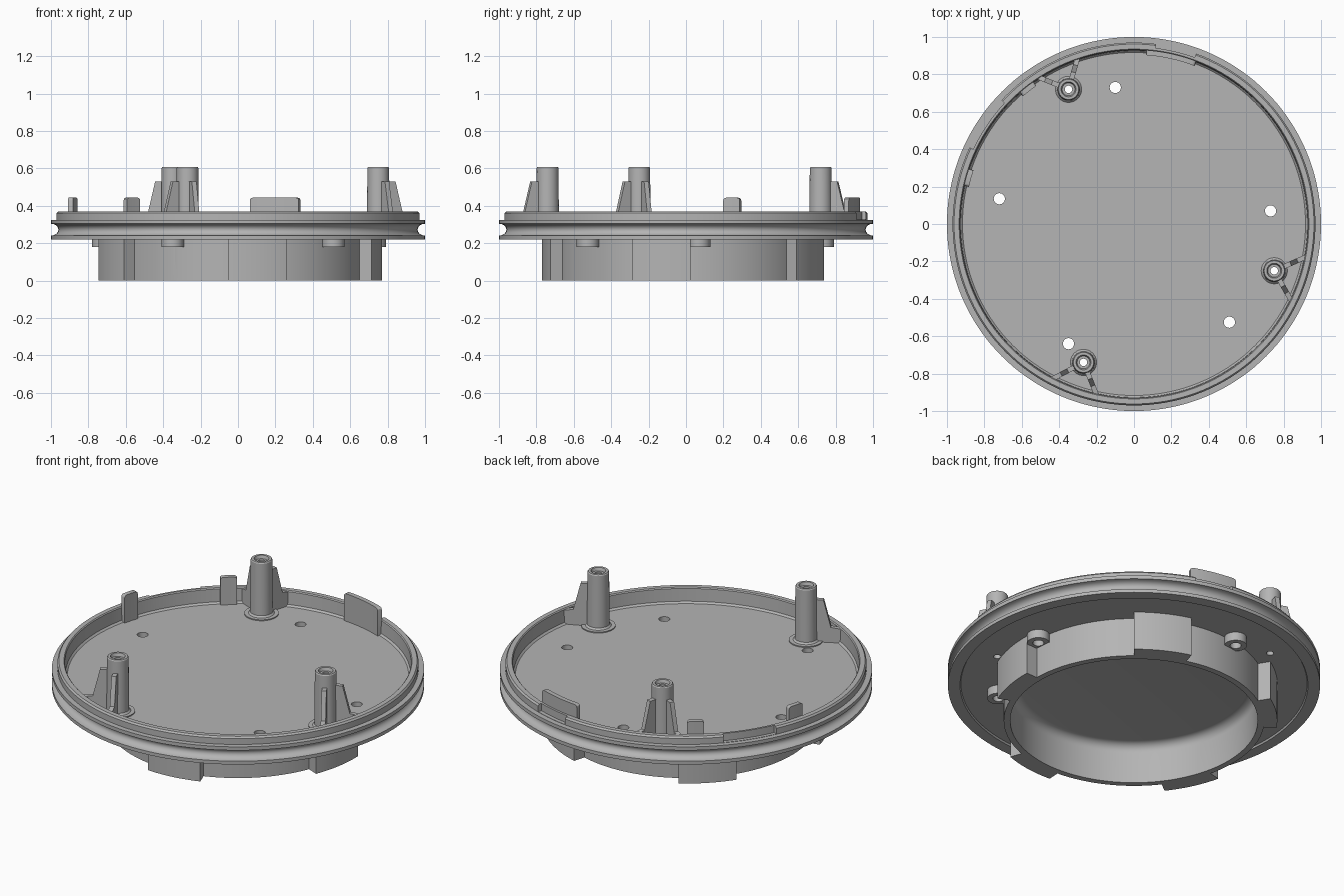
import bpy
import bmesh
from math import sin, cos, pi, radians, atan2
from mathutils import Matrix

cube = bpy.data.objects.get("Cube")
if cube:
    bpy.data.objects.remove(cube, do_unlink=True)

grey = bpy.data.materials.new("matte grey")
grey.use_nodes = True
tone = (0.46, 0.46, 0.46, 1)
grey.diffuse_color = tone
grey.node_tree.nodes["Principled BSDF"].inputs["Base Color"].default_value = tone

FLOOR, UNDER, TOP = 0.28, 0.23, 0.37


def finish(name, bm):
    bmesh.ops.remove_doubles(bm, verts=bm.verts, dist=1e-5)
    bmesh.ops.recalc_face_normals(bm, faces=bm.faces)
    mesh = bpy.data.meshes.new(name)
    bm.to_mesh(mesh)
    bm.free()
    mesh.materials.append(grey)
    obj = bpy.data.objects.new(name, mesh)
    bpy.context.collection.objects.link(obj)
    return obj


def lathe(name, profile, steps, at=(0, 0), closed=False):
    """Spin an (r, z) profile around a vertical axis."""
    bm = bmesh.new()
    vs = [bm.verts.new((r, 0, z)) for r, z in profile]
    pairs = list(zip(vs, vs[1:])) + ([(vs[-1], vs[0])] if closed else [])
    edges = [bm.edges.new(p) for p in pairs]
    bmesh.ops.spin(bm, geom=vs + edges, cent=(0, 0, 0), axis=(0, 0, 1),
                   angle=2 * pi, steps=steps, use_merge=False)
    bmesh.ops.remove_doubles(bm, verts=bm.verts, dist=1e-5)
    bmesh.ops.translate(bm, verts=bm.verts, vec=(at[0], at[1], 0))
    return finish(name, bm)


def prism(name, outline, depth):
    """Extrude a closed outline of 3D points along a vector."""
    bm = bmesh.new()
    face = bm.faces.new([bm.verts.new(p) for p in outline])
    out = bmesh.ops.extrude_face_region(bm, geom=[face], use_keep_orig=True)
    moved = [v for v in out["geom"] if isinstance(v, bmesh.types.BMVert)]
    bmesh.ops.translate(bm, verts=moved, vec=depth)
    return finish(name, bm)


def arc_block(name, r0, r1, z0, z1, a0, a1):
    n = max(2, int((a1 - a0) / 2))
    angles = [radians(a0 + (a1 - a0) * i / n) for i in range(n + 1)]
    outline = [(r1 * cos(a), r1 * sin(a), z0) for a in angles]
    outline += [(r0 * cos(a), r0 * sin(a), z0) for a in reversed(angles)]
    return prism(name, outline, (0, 0, z1 - z0))


def cut(obj, cutters):
    """Subtract the cutters, bake the result and remove them."""
    for c in cutters:
        c.hide_render = True
        mod = obj.modifiers.new("cut", "BOOLEAN")
        mod.operation, mod.solver, mod.object = "DIFFERENCE", "EXACT", c
    deps = bpy.context.evaluated_depsgraph_get()
    obj.data = bpy.data.meshes.new_from_object(obj.evaluated_get(deps))
    obj.modifiers.clear()
    for c in cutters:
        bpy.data.objects.remove(c, do_unlink=True)


parts = []

# Grooved tray with the hollow collar underneath
fillet = [(0.615 + 0.05 * sin(t * pi / 12), 0.185 + 0.05 * cos(t * pi / 12))
          for t in range(7)]
groove = [(1 - 0.04 * sin(t * pi / 8), 0.24 + 0.032 * (1 - cos(t * pi / 8)))
          for t in range(9)]
profile = [(0, 0.235)] + fillet
profile += [(0.665, 0), (0.70, 0), (0.70, UNDER), (0.93, UNDER), (0.935, 0.22), (1, 0.22)]
profile += groove
profile += [(1, 0.325), (0.97, 0.325), (0.97, 0.36), (0.962, TOP),
            (0.935, TOP), (0.93, 0.364), (0.927, FLOOR + 0.01), (0.917, FLOOR), (0, FLOOR)]
tray = lathe("tray", profile, 144)
parts.append(tray)

# Screw holes, post holes and rim notches
holes = [(-0.10, 0.73), (-0.72, 0.135), (0.73, 0.07), (0.51, -0.525), (-0.35, -0.64)]
posts = [(-0.35, 0.72), (0.75, -0.25), (-0.27, -0.74)]
cutters = []
for r, spots in ((0.03, holes), (0.02, posts)):
    for p in spots:
        cutters.append(lathe("hole_cutter", [(0, 0.1), (r, 0.1), (r, 0.5), (0, 0.5)], 24, p))
for a0, a1 in ((70, 83), (137, 155)):
    cutters.append(arc_block("notch_cutter", 0.948, 1.05, 0.327, 0.45, a0, a1))
cut(tray, cutters)

# Five bayonet teeth around the collar
for i in range(5):
    a = -22 + 72 * i
    parts.append(arc_block("collar_tooth", 0.69, 0.77, 0, UNDER + 0.01, a, a + 23.7))

# Short bosses under the screw holes
for p in holes:
    ring = [(0.03, 0.18), (0.06, 0.18), (0.06, 0.24), (0.03, 0.24)]
    parts.append(lathe("screw_boss", ring, 32, p, closed=True))

# Tall hollow posts, each braced by two sloping ribs
post_profile = [(0.02, FLOOR - 0.01), (0.092, FLOOR - 0.01), (0.092, FLOOR + 0.006),
                (0.07, FLOOR + 0.006), (0.061, FLOOR + 0.016), (0.058, 0.602),
                (0.054, 0.608), (0.04, 0.608), (0.034, 0.59), (0.02, 0.59)]
for x, y in posts:
    parts.append(lathe("post", post_profile, 40, (x, y), closed=True))
    out = atan2(y, x)
    for side in (-1, 1):
        half = 0.013
        outline = [(0.045, -half, FLOOR - 0.01), (0.19, -half, FLOOR - 0.01),
                   (0.19, -half, 0.362), (0.135, -half, TOP),
                   (0.095, -half, 0.53), (0.045, -half, 0.53)]
        rib = prism("post_rib", outline, (0, 2 * half, 0))
        turn = Matrix.Rotation(out + side * radians(42), 4, "Z")
        rib.data.transform(Matrix.Translation((x, y, 0)) @ turn)
        parts.append(rib)

# Upright locating tabs on the rim, with softened top corners
for a0, a1 in ((69, 86), (125.3, 131), (161.5, 167.3)):
    tab = arc_block("rim_tab", 0.905, 0.932, FLOOR - 0.01, 0.443, a0, a1)
    bm = bmesh.new()
    bm.from_mesh(tab.data)
    ends = (radians(a0), radians(a1))
    corners = [e for e in bm.edges
               if all(v.co.z > 0.44 and min(abs(atan2(v.co.y, v.co.x) - a) for a in ends) < 0.002
                      for v in e.verts)]
    bmesh.ops.bevel(bm, geom=corners, offset=0.015, segments=3, profile=0.5, affect="EDGES")
    bm.to_mesh(tab.data)
    bm.free()
    parts.append(tab)

# Smooth curved walls, keeping hard edges
bpy.ops.object.select_all(action="DESELECT")
for obj in parts:
    obj.select_set(True)
bpy.context.view_layer.objects.active = tray
bpy.ops.object.shade_smooth_by_angle(angle=radians(30))
